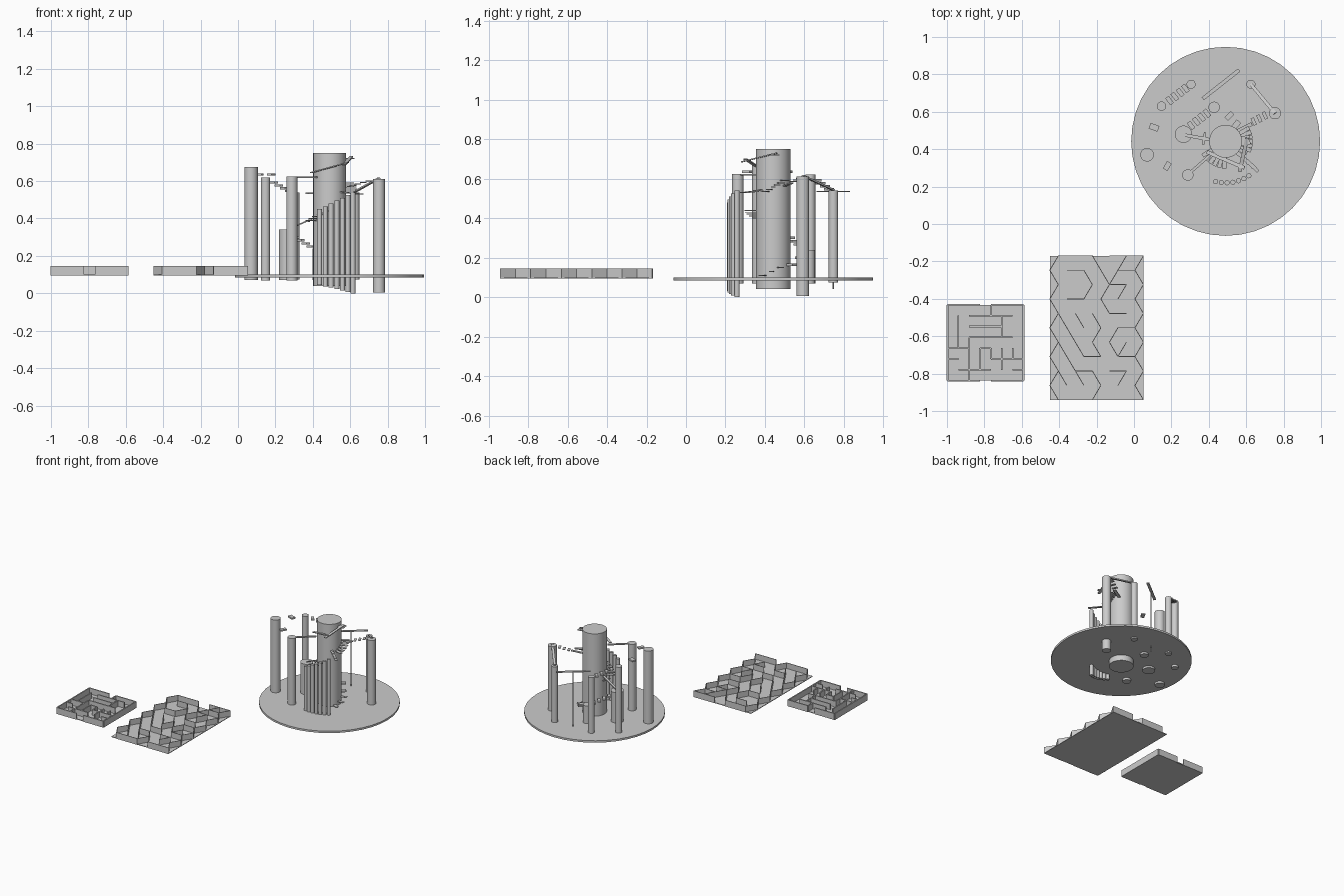
import bpy, math
from mathutils import Vector

if "Cube" in bpy.data.objects:
    bpy.data.objects.remove(bpy.data.objects["Cube"])

CX, CY = 0.49, 0.442          # centre of the round course


def column(name, x, y, r, z0, z1, sides=32):
    bpy.ops.mesh.primitive_cylinder_add(vertices=sides, radius=r, depth=z1 - z0,
                                        location=(x, y, (z0 + z1) / 2))
    ob = bpy.context.object
    ob.name = name
    bpy.ops.object.shade_smooth_by_angle(angle=math.radians(30))
    return ob


def beam(name, p, q, width, thick):
    """Box running from p to q, width kept level."""
    p, q = Vector(p), Vector(q)
    d = q - p
    bpy.ops.mesh.primitive_cube_add(size=1, location=(p + q) / 2)
    ob = bpy.context.object
    ob.name = name
    ob.scale = (d.length, width, thick)
    ob.rotation_euler = (0, -math.atan2(d.z, math.hypot(d.x, d.y)), math.atan2(d.y, d.x))
    return ob


def plank(name, x, y, z, angle, length=0.05, width=0.03, thick=0.012):
    a = math.radians(angle)
    h = Vector((math.cos(a), math.sin(a), 0)) * length / 2
    c = Vector((x, y, z))
    return beam(name, c - h, c + h, width, thick)


def wall_path(name, pts, width, z0, z1):
    for i, (a, b) in enumerate(zip(pts, pts[1:])):
        zc = (z0 + z1) / 2
        beam(f"{name}_{i}", (*a, zc), (*b, zc), width, z1 - z0)


# Round base and main columns
column("round_base", CX, CY, 0.505, 0.085, 0.1, 40)
column("centre_column", CX, CY, 0.088, 0.04, 0.75)
for i, (x, y, r, z0, z1) in enumerate([
        (0.07, 0.37, 0.036, 0.07, 0.675), (0.147, 0.63, 0.025, 0.068, 0.62),
        (0.265, 0.48, 0.046, 0.07, 0.34), (0.288, 0.262, 0.03, 0.068, 0.625),
        (0.305, 0.747, 0.024, 0.075, 0.54), (0.625, 0.747, 0.024, 0.075, 0.54),
        (0.428, 0.624, 0.03, 0.07, 0.24), (0.754, 0.592, 0.032, 0.005, 0.61)]):
    column(f"pillar_{i}", x, y, r, z0, z1)

# Arc of rising thin pipes in front of the centre column
for i in range(7):
    a = math.radians(-104 + 8 * i)
    column(f"pipe_{i}", CX + 0.222 * math.cos(a), CY + 0.222 * math.sin(a), 0.0135,
           0.045 - 0.0075 * i, 0.45 + 0.015 * i, 16)

# Balancing plank on a thin rod
column("balance_rod", 0.465, 0.745, 0.004, 0.04, 0.53, 12)
beam("balance_plank", (0.368, 0.67, 0.535), (0.562, 0.823, 0.535), 0.02, 0.006)

# Stepping planks hung between pillars
for i in range(4):
    t = i / 3
    plank(f"upper_step_{i}", 0.19 + 0.085 * t, 0.66 + 0.065 * t, 0.592 - 0.045 * t, -52, 0.046, 0.023)
    plank(f"lower_step_{i}", 0.305 + 0.085 * t, 0.527 + 0.065 * t, 0.3 - 0.05 * t, -52, 0.046, 0.023)
plank("loose_step_a", 0.107, 0.517, 0.635, -20, 0.05, 0.032)
plank("loose_step_b", 0.178, 0.31, 0.635, 60, 0.046, 0.028)
plank("loose_step_c", 0.51, 0.578, 0.2, 45, 0.048, 0.028)
plank("loose_step_d", 0.545, 0.53, 0.165, 50, 0.05, 0.03)
for i in range(3):
    plank(f"side_step_{i}", 0.64 + 0.03 * i, 0.548 + 0.016 * i, 0.585 + 0.008 * i, -65, 0.042, 0.018, 0.005)

# Thin steps spiralling round the centre column
def radial_step(name, angle, r0, r1, z):
    a = math.radians(angle)
    c, s = math.cos(a), math.sin(a)
    beam(name, (CX + r0 * c, CY + r0 * s, z), (CX + r1 * c, CY + r1 * s, z), 0.022, 0.005)

for i in range(6):
    radial_step(f"left_spiral_step_{i}", 212 + 11 * i, 0.08, 0.145, 0.39 + 0.01 * i)
for i in range(5):
    plank(f"right_stair_{i}", 0.645 - 0.025 * i, 0.3 + 0.022 * i, 0.53 + 0.003 * i, -48, 0.055, 0.018, 0.005)
for i in range(6):
    radial_step(f"right_spiral_step_{i}", -20 + 10 * i, 0.08, 0.145, 0.535 + 0.011 * i)
for i in range(3):
    radial_step(f"base_spiral_step_{i}", 20 - 25 * i, 0.08, 0.13, 0.15 - 0.02 * i)

# Ramps and bridges
beam("pillar_ramp", (0.625, 0.747, 0.543), (0.754, 0.592, 0.615), 0.018, 0.008)
beam("left_bridge", (0.275, 0.475, 0.345), (0.41, 0.45, 0.405), 0.018, 0.006)
beam("left_bridge_stop", (0.37, 0.425, 0.385), (0.38, 0.49, 0.385), 0.012, 0.006)
beam("top_ramp_a", (0.39, 0.385, 0.645), (0.59, 0.3, 0.7), 0.02, 0.006)
beam("top_ramp_b", (0.565, 0.28, 0.685), (0.605, 0.46, 0.73), 0.02, 0.006)
beam("top_ramp_c", (0.54, 0.44, 0.72), (0.62, 0.45, 0.72), 0.05, 0.006)
beam("top_bridge", (0.3, 0.275, 0.62), (0.42, 0.38, 0.62), 0.015, 0.008)
beam("back_ramp", (0.54, 0.49, 0.56), (0.63, 0.535, 0.578), 0.02, 0.006)

# Square maze: 7 x 7 cells, points given as column, row from the top left
SX, SY, S = -0.997, -0.432, 0.058
ZB, ZF, ZT = 0.095, 0.1, 0.145
plank("square_maze_base", SX + 3.5 * S, SY - 3.5 * S, (ZB + ZF) / 2, 0, 7 * S, 7 * S, ZF - ZB)
square_walls = [
    [(3, 0), (0, 0), (0, 7), (3, 7)], [(4, 0), (7, 0), (7, 7), (4, 7)],
    [(4, 0), (4, 1)], [(2, 1), (6, 1)], [(1, 1), (1, 4)], [(2, 2), (5, 2)],
    [(5, 1), (5, 3)], [(2, 3), (6, 3)], [(2, 3), (2, 7)], [(0, 4), (2, 4)],
    [(0, 5), (1, 5)], [(1, 6), (2, 6)], [(3, 6), (3, 4), (4, 4), (4, 5)],
    [(2, 6), (4, 6)], [(4, 5), (7, 5)], [(6, 4), (6, 5)], [(5, 4), (5, 6)],
    [(6, 6), (7, 6)]]
for i, path in enumerate(square_walls):
    wall_path(f"square_maze_wall_{i}", [(SX + c * S, SY - r * S) for c, r in path], 0.009, ZB, ZT)

# Triangular maze: points given as row, column on a triangle lattice
TX, TY, T, H = -0.45, -0.17, 0.091, 0.077
plank("triangle_maze_base", TX + 2.75 * T, TY - 5 * H, (ZB + ZF) / 2, 0, 5.5 * T, 10 * H, ZF - ZB)
triangle_walls = [
    [(r, 0) for r in range(11)], [(r, 5) for r in range(11)],
    [(0, 0), (0, 2), (2, 3)], [(0, 3), (0, 5)], [(10, 0), (10, 2)], [(10, 3), (10, 5)],
    [(1, 1), (1, 2), (2, 2), (3, 2), (3, 1)],
    [(0, 4), (3, 3), (4, 3), (4, 4)], [(1, 4), (1, 5)], [(2, 3), (2, 4)], [(2, 4), (3, 4)],
    [(3, 0), (4, 0), (6, 1), (7, 2), (7, 3)], [(4, 1), (5, 2)], [(6, 2), (7, 3)],
    [(4, 2), (5, 3), (6, 2)], [(5, 5), (5, 4), (6, 3), (7, 4)], [(6, 4), (7, 4)],
    [(7, 5), (7, 4)], [(7, 1), (8, 1), (8, 2), (9, 3), (10, 2)],
    [(6, 0), (7, 1)], [(8, 1), (9, 2)], [(8, 3), (8, 4), (9, 4)], [(8, 0), (9, 1)]]
for i, path in enumerate(triangle_walls):
    wall_path(f"triangle_maze_wall_{i}",
              [(TX + (c + (0 if r % 2 else 0.5)) * T, TY - r * H) for r, c in path], 0.004, ZB, ZT)
